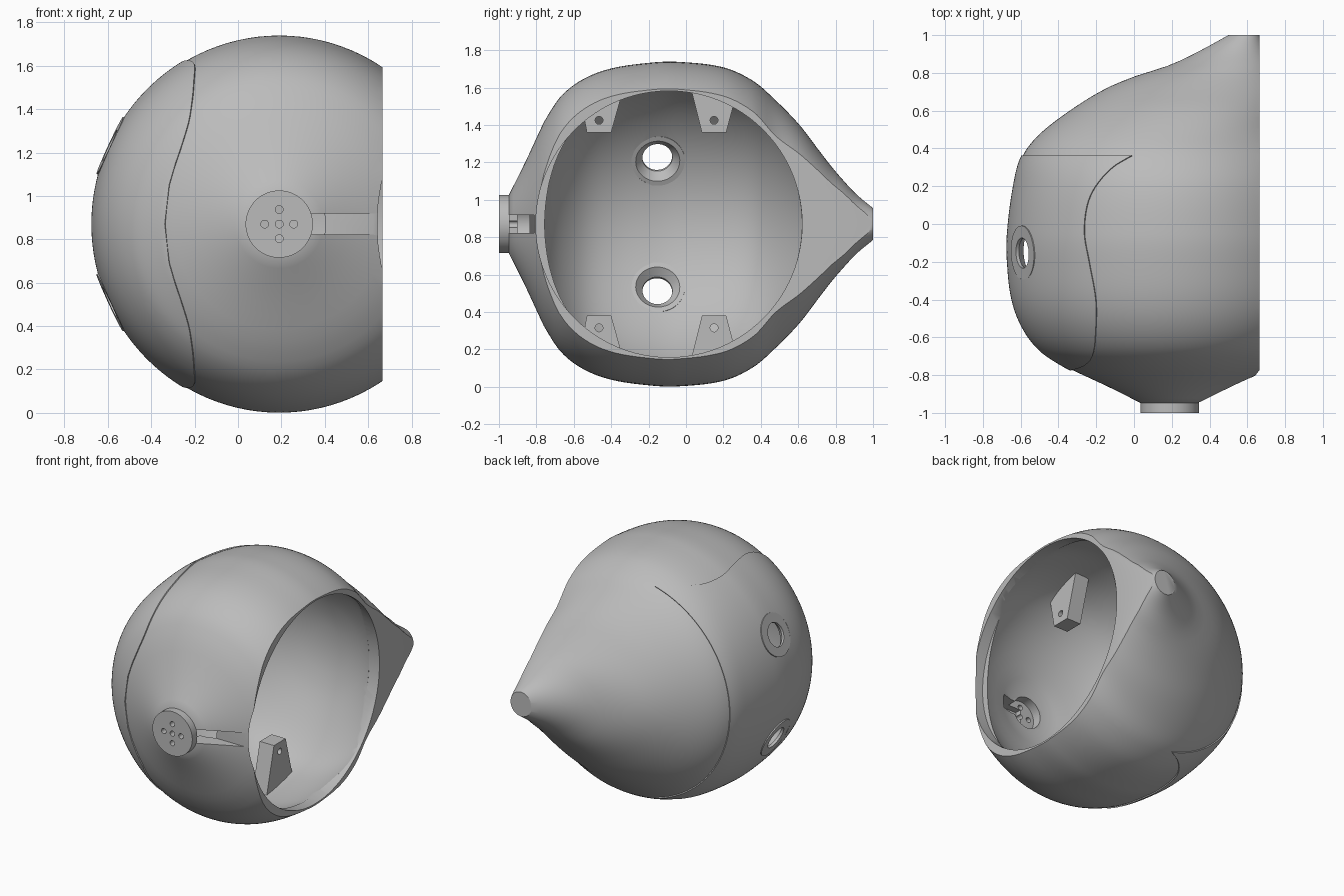
import bpy, bmesh, math
from math import sin, cos, pi
from mathutils import Vector

if "Cube" in bpy.data.objects:
    bpy.data.objects.remove(bpy.data.objects["Cube"])

grey = bpy.data.materials.new("plain grey")
grey.use_nodes = True
grey.diffuse_color = (0.5, 0.5, 0.5, 1)
grey.node_tree.nodes["Principled BSDF"].inputs["Base Color"].default_value = (0.5, 0.5, 0.5, 1)

CX, CZ, CUT = 0.19, 0.87, 0.665      # main axis and plane of the open side


def finish(name, bm):
    bmesh.ops.remove_doubles(bm, verts=bm.verts, dist=1e-5)
    bmesh.ops.recalc_face_normals(bm, faces=bm.faces)
    mesh = bpy.data.meshes.new(name)
    bm.to_mesh(mesh)
    bm.free()
    mesh.materials.append(grey)
    ob = bpy.data.objects.new(name, mesh)
    bpy.context.collection.objects.link(ob)
    return ob


def loft(name, rings, caps=False, closed=True):
    bm = bmesh.new()
    rows = [[bm.verts.new(p) for p in ring] for ring in rings]
    n = len(rows[0])
    for a, b in zip(rows, rows[1:]):
        for i in range(n if closed else n - 1):
            j = (i + 1) % n
            bm.faces.new((a[i], a[j], b[j], b[i]))
    if caps:
        bm.faces.new(rows[0])
        bm.faces.new(rows[-1])
    return finish(name, bm)


def lathe(name, profile, origin, axis, n=48):
    """Turn (radius, height) points about an axis."""
    axis = Vector(axis).normalized()
    u = axis.orthogonal().normalized()
    v = axis.cross(u)
    rings = [[Vector(origin) + axis * h + (u * cos(2 * pi * i / n) + v * sin(2 * pi * i / n)) * r
              for i in range(n)] for r, h in profile]
    solid = profile[0] != profile[-1]
    return loft(name, rings, caps=solid)


def rod(name, r, h0, h1, origin, axis, n=32):
    return lathe(name, [(r, h0), (r, h1)], origin, axis, n)


def box(name, lo, hi):
    bm = bmesh.new()
    bmesh.ops.create_cube(bm, size=1)
    for v in bm.verts:
        v.co = [lo[k] if v.co[k] < 0 else hi[k] for k in range(3)]
    return finish(name, bm)


def apply(ob, mod):
    bpy.context.view_layer.objects.active = ob
    bpy.ops.object.modifier_apply(modifier=mod.name)


def cut(ob, cutters):
    for c in cutters:
        m = ob.modifiers.new("cut", 'BOOLEAN')
        m.operation, m.solver, m.object = 'DIFFERENCE', 'EXACT', c
        apply(ob, m)


def drop(cutters):
    for c in cutters:
        bpy.data.objects.remove(c)


def spline(table, y):
    """Smooth interpolation through rows sorted by their first value."""
    k = max(i for i in range(len(table) - 1) if table[i][0] <= y + 1e-9)
    a, b = table[k], table[k + 1]
    p, q = table[max(k - 1, 0)], table[min(k + 2, len(table) - 1)]
    w = b[0] - a[0]
    t = min(1, (y - a[0]) / w)
    out = []
    for i in range(1, len(a)):
        m0 = (b[i] - p[i]) / (b[0] - p[0]) * w
        m1 = (q[i] - a[i]) / (q[0] - a[0]) * w
        out.append((2*t**3 - 3*t*t + 1) * a[i] + (t**3 - 2*t*t + t) * m0
                   + (3*t*t - 2*t**3) * b[i] + (t**3 - t*t) * m1)
    return out


# Body sections: y, centre x, half width, half height
front = [(-.95, .15), (-.86, .33), (-.794, .472), (-.757, .55), (-.67, .682), (-.55, .775),
         (-.4, .832), (-.2, .862), (-.05, .868)]
SECTIONS = [(y, CX, min(r, .856), r) for y, r in front] + [(.2, .19, .824, .838),
    (.36, .185, .775, .765), (.476, .185, .685, .665), (.607, .253, .583, .53),
    (.714, .328, .483, .39), (.78, .39, .39, .305), (.84, .467, .282, .235),
    (.91, .52, .185, .16), (1, .582, .082, .085)]


def skin(y, a):
    c, rx, rz = spline(SECTIONS, y)
    return Vector((c - rx * cos(a), y, CZ + rz * sin(a)))


N = 112
steps = [-.95 + 1.95 * i / 72 for i in range(73)]
shell = loft("shell", [[skin(y, 2 * pi * i / N) for i in range(N)] for y in steps], caps=True)

# Thin face plate wrapped over the side opposite the opening
EDGE = [(-.77, -.335), (-.75, -.27), (-.7, -.22), (-.55, -.2), (-.4, -.2), (-.2, -.235),
        (-.05, -.26), (.1, -.245), (.2, -.2), (.3, -.11), (.36, -.01)]
rings = []
for i in range(61):
    y = -.77 + 1.13 * (i / 60) ** 1.3
    c, rx, rz = spline(SECTIONS, y)
    top = math.acos(min(1, (c - spline(EDGE, y)[0]) / rx))
    rings.append([skin(y, top * (j / 32 - 1)) for j in range(65)])
face_plate = loft("face_plate", rings, closed=False)
m = face_plate.modifiers.new("thickness", 'SOLIDIFY')
m.thickness, m.offset = 0.014, 0
apply(face_plate, m)

# Cavity following the outside at an even wall thickness, with a round bore at the rim
INNER = [(-.835, .14), (-.81, .22), (-.75, .41), (-.67, .56), (-.55, .69), (-.4, .765), (-.2, .808),
         (-.05, .815), (.2, .775), (.36, .715), (.476, .61), (.6, .43), (.68, .26), (.72, .1)]
profile = [(spline(INNER, y)[0], y) for y in [-.835 + 1.555 * i / 60 for i in range(61)]]
cavity = lathe("cavity_cutter", profile, (CX, 0, CZ), (0, 1, 0), 96)
bore = rod("bore_cutter", .712, .585, .8, (0, -.091, CZ), (1, 0, 0), 96)

# Open side, wire channel and pocket behind the nose
opening = box("opening_cutter", (CUT, -2, -1), (2, 2, 3))
channel = box("channel_cutter", (CX, -1.2, CZ - .048), (.8, -.812, CZ + .048))
pocket = rod("pocket_cutter", .11, -.9, -.7, (CX, 0, CZ), (0, 1, 0))

# Eye rings with countersunk backs, seated in round holes
eye_cutters = []
for s, side in ((1, "upper"), (-1, "lower")):
    origin, axis = (CX, -.115, CZ), (-.905, -.045, s * .42)
    eye_cutters.append(rod("eye_cutter", .14, .6, 1.0, origin, axis, 48))
    lathe(side + "_eye_ring", [(.145, .862), (.08, .862), (.08, .845), (.118, .8),
                               (.145, .8), (.145, .862)], origin, axis)

# Nose disc with five small holes running through into the pocket
nose = rod("nose_disc", .155, -1, -.945, (CX, 0, CZ), (0, 1, 0), 64)
spots = [(0, 0), (.067, 0), (-.067, 0), (0, .067), (0, -.067)]
holes = [rod("hole_cutter", .018, -1.1, -.8, (CX + dx, 0, CZ + dz), (0, 1, 0), 20) for dx, dz in spots]

body_cutters = [opening, cavity, bore, channel, pocket] + eye_cutters + holes
cut(shell, body_cutters)
cut(face_plate, eye_cutters)
cut(nose, holes)
drop(body_cutters)

# Four tapered mounting tabs, each with a screw hole
TABS = {"front": ([(-.53, .49), (-.40, .49), (-.31, .81), (-.57, .70)], -.465),
        "rear": ([(.085, .49), (.215, .49), (.29, .77), (0, .83)], .15)}
for s, side in ((1, "upper"), (-1, "lower")):
    for place, (outline, hy) in TABS.items():
        tab = loft(f"{side}_{place}_tab",
                   [[(x, y, CZ + s * z) for y, z in outline] for x in (.11, .22)], caps=True)
        hole = rod("screw_cutter", .021, .05, .4, (0, hy, CZ + s * .555), (1, 0, 0), 20)
        cut(tab, [hole])
        drop([hole])

# Smooth curved faces, keep edges crisp
bpy.ops.object.select_all(action='DESELECT')
for ob in bpy.context.collection.objects:
    if ob.type == 'MESH' and grey.name in ob.data.materials:
        ob.select_set(True)
        bpy.context.view_layer.objects.active = ob
bpy.ops.object.shade_smooth_by_angle(angle=math.radians(30))
